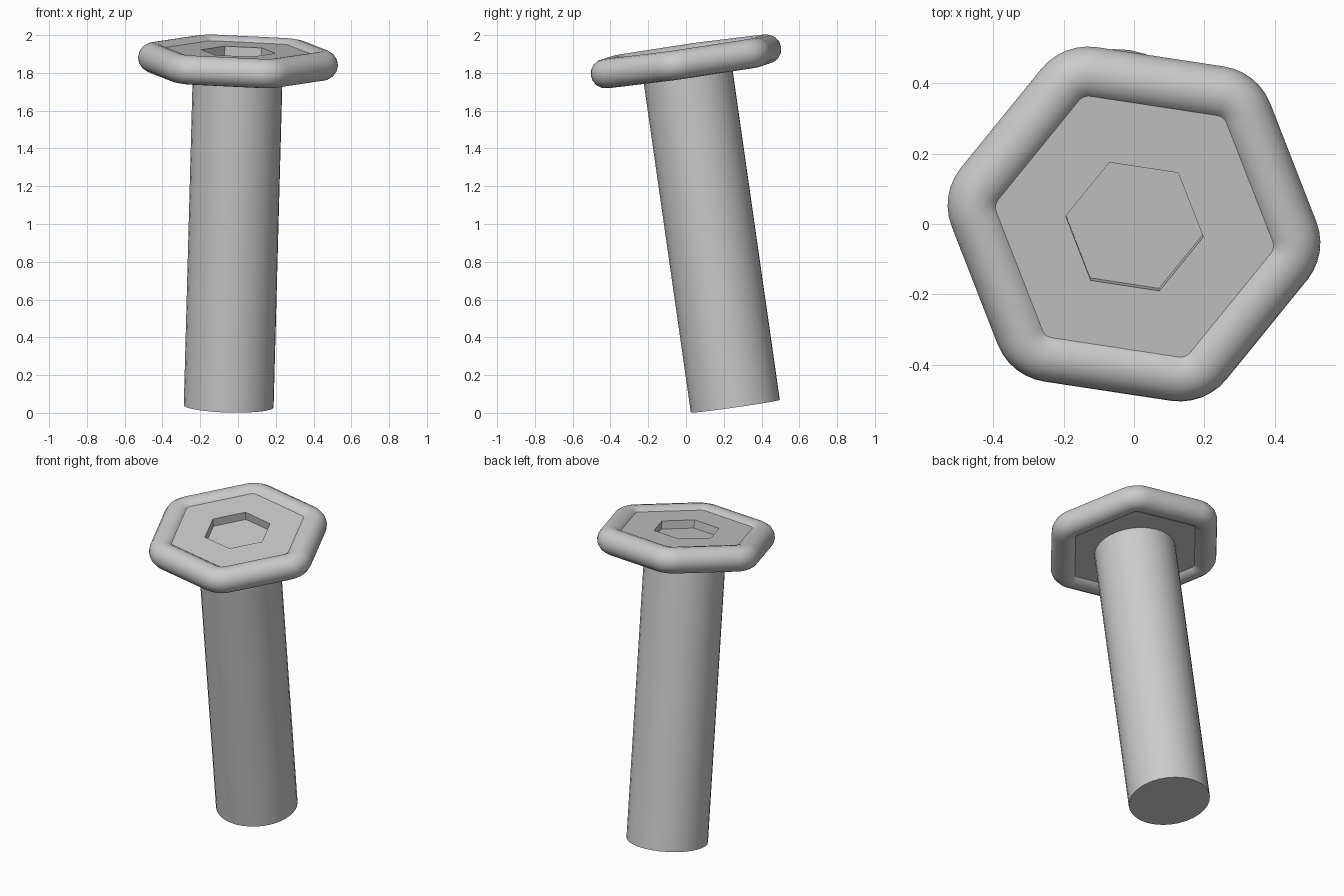
import bpy, bmesh
from math import sin, cos, pi, radians
from mathutils import Matrix, Vector

if "Cube" in bpy.data.objects:
    bpy.data.objects.remove(bpy.data.objects["Cube"])

# Tilted frame: local z runs along the bolt axis, origin at the head centre
axis = Vector((0.027, -0.143, 1)).normalized()
x_dir = Vector((cos(radians(-9)), sin(radians(-9)), 0))
x_dir = (x_dir - axis * x_dir.dot(axis)).normalized()
y_dir = axis.cross(x_dir)
FRAME = Matrix.Translation((0, 0, 1.861)) @ Matrix((x_dir, y_dir, axis)).transposed().to_4x4()


def finish(name, bm, smooth=True):
    bmesh.ops.recalc_face_normals(bm, faces=bm.faces)
    bm.transform(FRAME)
    mesh = bpy.data.meshes.new(name)
    bm.to_mesh(mesh)
    bm.free()
    obj = bpy.data.objects.new(name, mesh)
    bpy.context.collection.objects.link(obj)
    if smooth:
        bpy.ops.object.select_all(action='DESELECT')
        obj.select_set(True)
        bpy.context.view_layer.objects.active = obj
        bpy.ops.object.shade_smooth_by_angle(angle=radians(35))
    return obj


# Shaft: plain cylinder ending inside the head
bm = bmesh.new()
top, bottom = -0.01, -1.845
bmesh.ops.create_cone(bm, cap_ends=True, segments=32, radius1=0.238, radius2=0.238,
                      depth=top - bottom,
                      matrix=Matrix.Translation((0, 0, (top + bottom) / 2)))
finish("shaft", bm)

# Head plate: hexagonal slab with a hexagonal socket sunk in its top
PLATE_R, SOCKET_R, HALF, DEPTH = 0.46, 0.157, 0.053, 0.05
bm = bmesh.new()
hexagon = [bm.verts.new((PLATE_R * cos(i * pi / 3), PLATE_R * sin(i * pi / 3), -HALF))
           for i in range(6)]
base = bm.faces.new(hexagon)
ext = bmesh.ops.extrude_face_region(bm, geom=[base], use_keep_orig=True)["geom"]
bmesh.ops.translate(bm, vec=(0, 0, 2 * HALF),
                    verts=[g for g in ext if isinstance(g, bmesh.types.BMVert)])
bmesh.ops.recalc_face_normals(bm, faces=bm.faces)
top_face = max(bm.faces, key=lambda f: f.calc_center_median().z)
bmesh.ops.inset_individual(bm, faces=[top_face], thickness=(PLATE_R - SOCKET_R) * cos(pi / 6))
ext = bmesh.ops.extrude_discrete_faces(bm, faces=[top_face])["faces"]
bmesh.ops.translate(bm, vec=(0, 0, -DEPTH), verts=ext[0].verts)
finish("head_plate", bm, smooth=False)

# Head rim: round tube swept around a hexagon with filleted corners
TUBE, FILLET, APOTHEM, SIDES, STEPS = 0.078, 0.092, 0.407, 16, 6
bm = bmesh.new()
corner_r = (APOTHEM - FILLET) / cos(pi / 6)
rings = []
for c in range(6):
    a = c * pi / 3
    for s in range(STEPS + 1):
        t = a - pi / 6 + s / STEPS * pi / 3
        ring = []
        for k in range(SIDES):
            p = 2 * pi * k / SIDES
            r = FILLET + TUBE * cos(p)
            ring.append(bm.verts.new((corner_r * cos(a) + r * cos(t),
                                      corner_r * sin(a) + r * sin(t), TUBE * sin(p))))
        rings.append(ring)
for i, ring in enumerate(rings):
    nxt = rings[(i + 1) % len(rings)]
    for k in range(SIDES):
        j = (k + 1) % SIDES
        bm.faces.new((ring[k], nxt[k], nxt[j], ring[j]))
finish("head_rim", bm)
